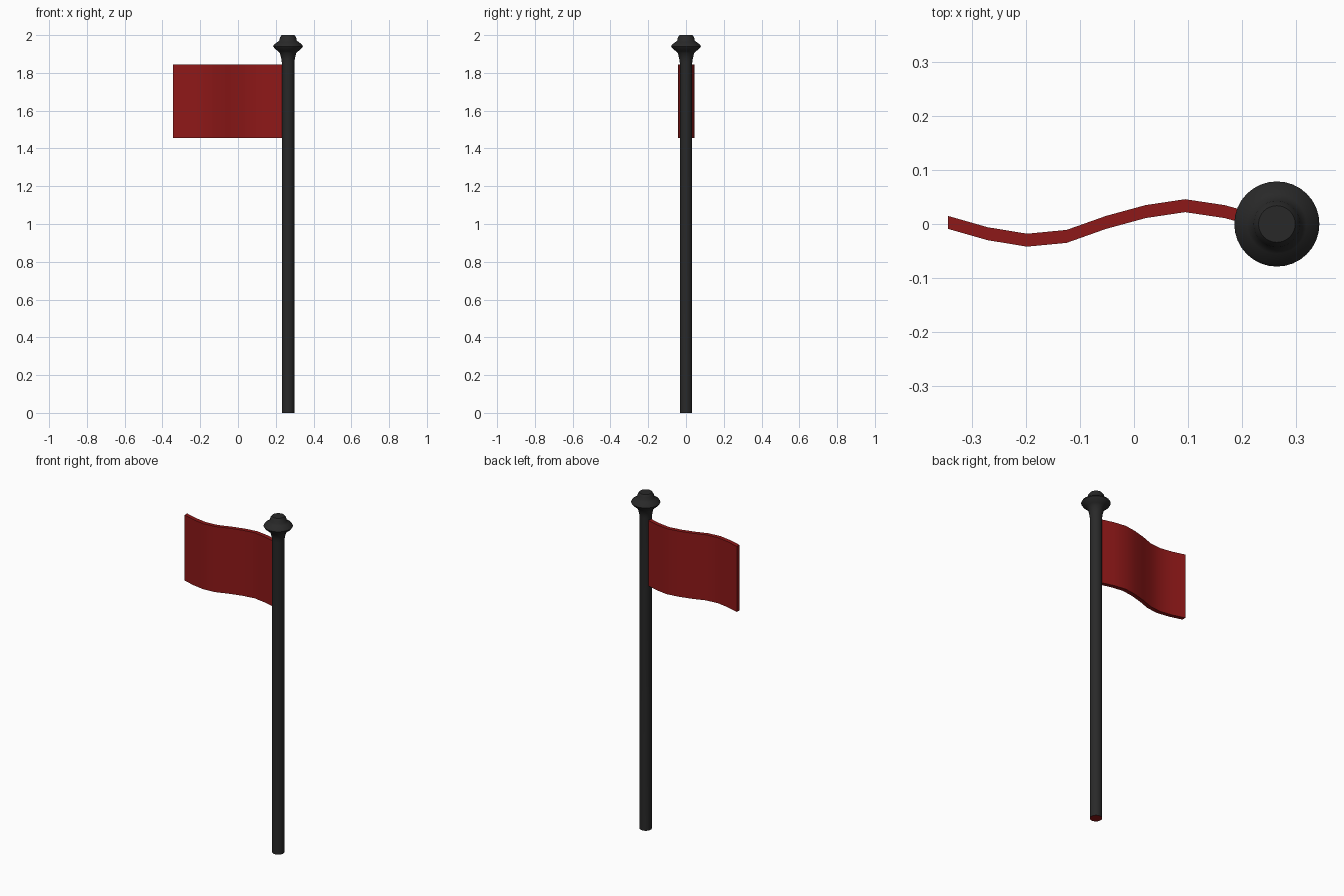
import bpy, bmesh, math

if "Cube" in bpy.data.objects:
    bpy.data.objects.remove(bpy.data.objects["Cube"])

POLE_X = 0.265
SIDES = 32


def material(name, rgb):
    mat = bpy.data.materials.new(name)
    mat.diffuse_color = (*rgb, 1)
    mat.use_nodes = True
    mat.node_tree.nodes["Principled BSDF"].inputs["Base Color"].default_value = mat.diffuse_color
    return mat


def finish(name, bm, mats, angle):
    bmesh.ops.recalc_face_normals(bm, faces=bm.faces)
    mesh = bpy.data.meshes.new(name)
    bm.to_mesh(mesh)
    bm.free()
    obj = bpy.data.objects.new(name, mesh)
    bpy.context.collection.objects.link(obj)
    for mat in mats:
        mesh.materials.append(mat)
    bpy.ops.object.select_all(action='DESELECT')
    obj.select_set(True)
    bpy.context.view_layer.objects.active = obj
    bpy.ops.object.shade_smooth_by_angle(angle=math.radians(angle))
    return obj


def lathe(bm, profile):
    """Closed round solid from (radius, height) points."""
    rings = [[bm.verts.new((r * math.cos(2 * math.pi * i / SIDES),
                            r * math.sin(2 * math.pi * i / SIDES), z))
              for i in range(SIDES)] for r, z in profile]
    for a, b in zip(rings, rings[1:]):
        for i in range(SIDES):
            j = (i + 1) % SIDES
            bm.faces.new((a[i], a[j], b[j], b[i]))
    bm.faces.new(rings[-1])
    return bm.faces.new(rings[0][::-1])


black = material("black_metal", (0.022, 0.022, 0.022))
red = material("red_cloth", (0.27, 0.009, 0.009))

# Pole with turned finial; its underside is red
bm = bmesh.new()
base = lathe(bm, [(0.033, 0), (0.033, 1.855), (0.036, 1.875), (0.043, 1.905),
                  (0.054, 1.915), (0.072, 1.930), (0.079, 1.941),
                  (0.074, 1.950), (0.055, 1.964), (0.046, 1.972),
                  (0.043, 1.988), (0.034, 2.0)])
base.material_index = 1
pole = finish("flag_pole", bm, [black, red], 40)
pole.location.x = POLE_X

# Waving cloth: a bent strip with thickness
bm = bmesh.new()
wave = [0.003, -0.018, -0.030, -0.023, 0.003, 0.023, 0.034, 0.023, 0.003]
half = 0.012
sections = []
for i, y in enumerate(wave):
    x = -0.345 + i * 0.0733
    sections.append([bm.verts.new((x, y + dy, z)) for dy, z in
                     ((-half, 1.455), (half, 1.455), (half, 1.845), (-half, 1.845))])
for a, b in zip(sections, sections[1:]):
    for i in range(4):
        j = (i + 1) % 4
        bm.faces.new((a[i], a[j], b[j], b[i]))
bm.faces.new(sections[0])
bm.faces.new(sections[-1])
finish("flag_cloth", bm, [red], 40)
